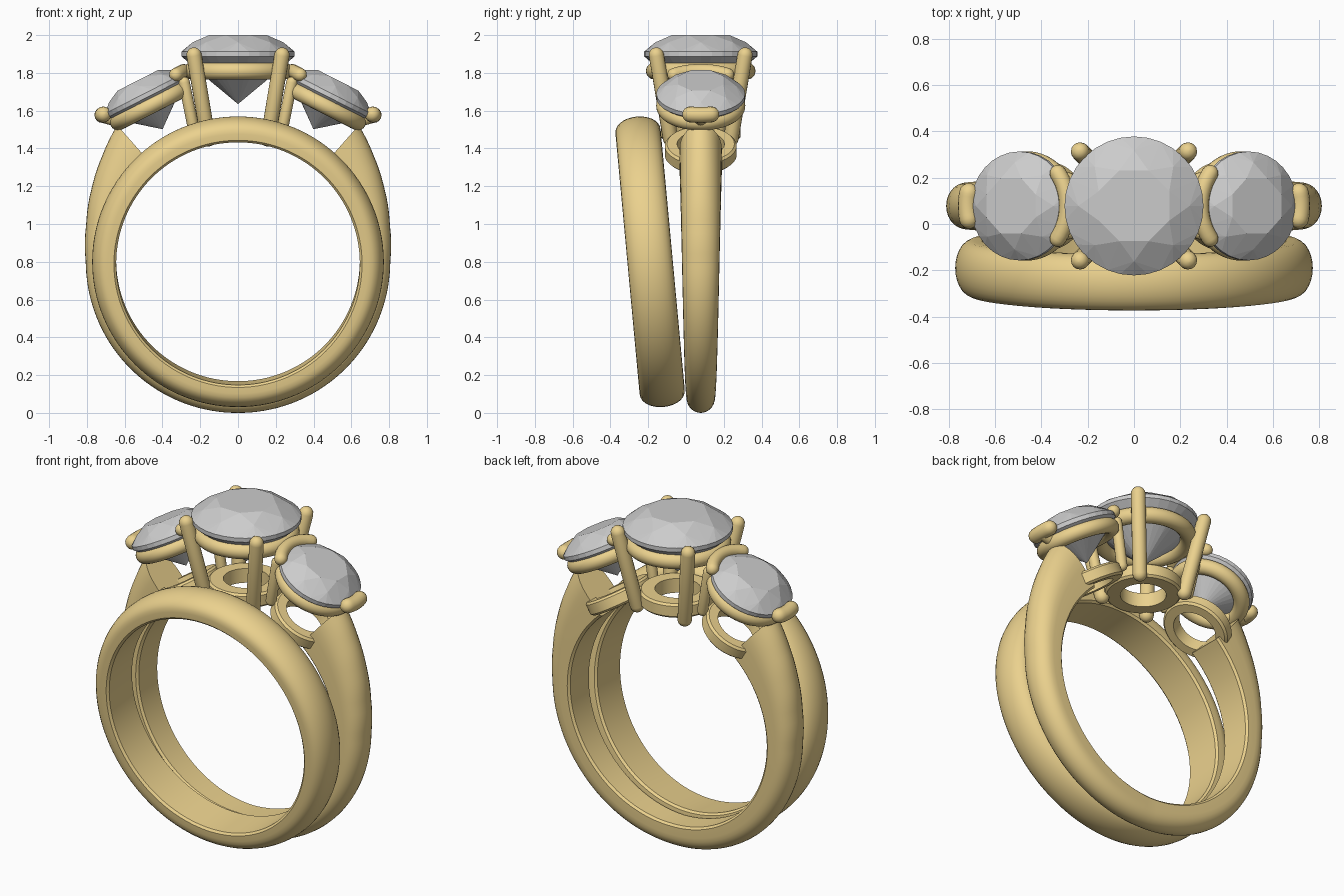
import bpy, bmesh
from math import sin, cos, pi, radians, sqrt
from mathutils import Vector, Matrix

if "Cube" in bpy.data.objects:
    bpy.data.objects.remove(bpy.data.objects["Cube"])

CY = 0.078                                   # centre plane of the stone-set ring
gold = bpy.data.materials.new("gold")
gold.diffuse_color = (0.83, 0.64, 0.27, 1)
gold.use_nodes = True
gold.node_tree.nodes["Principled BSDF"].inputs["Base Color"].default_value = gold.diffuse_color
ID = Matrix.Identity(4)
MIRROR = Matrix.Scale(-1, 4, Vector((1, 0, 0)))


def finish(name, bm, mat=None, angle=None):
    bmesh.ops.recalc_face_normals(bm, faces=bm.faces[:])
    me = bpy.data.meshes.new(name)
    bm.to_mesh(me)
    bm.free()
    if mat:
        me.materials.append(mat)
    if angle:
        me.polygons.foreach_set("use_smooth", [True] * len(me.polygons))
        me.set_sharp_from_angle(angle=radians(angle))
    ob = bpy.data.objects.new(name, me)
    bpy.context.collection.objects.link(ob)
    return ob


def loft(name, sections, closed=False, M=ID):
    """Skin a list of equal-length closed sections; cap the ends if open."""
    bm = bmesh.new()
    rows = [[bm.verts.new(M @ Vector(p)) for p in s] for s in sections]
    n = len(rows[0])
    for i in range(len(rows) if closed else len(rows) - 1):
        a, b = rows[i], rows[(i + 1) % len(rows)]
        for j in range(n):
            k = (j + 1) % n
            bm.faces.new((a[j], a[k], b[k], b[j]))
    if not closed:
        bm.faces.new(rows[0])
        bm.faces.new(rows[-1])
    return finish(name, bm, gold, 40)


def lathe(name, profile, M, steps=64):
    """Revolve a closed (radius, height) profile round local z."""
    secs = [[(r * cos(2 * pi * i / steps), r * sin(2 * pi * i / steps), z) for r, z in profile]
            for i in range(steps)]
    return loft(name, secs, True, M)


def tube(name, path, rad, M=ID, sides=16):
    """Round-ended rod swept along a path."""
    pts = [Vector(p) for p in path]
    t0, t1 = (pts[1] - pts[0]).normalized(), (pts[-1] - pts[-2]).normalized()
    caps = [(cos(a), sin(a)) for a in (radians(d) for d in (4, 25, 45, 68))]
    line = [(pts[0] - t0 * rad * c, rad * s) for c, s in caps] + [(p, rad) for p in pts]
    line += [(pts[-1] + t1 * rad * c, rad * s) for c, s in reversed(caps)]
    u = t0.orthogonal().normalized()
    secs = []
    for i, (p, r) in enumerate(line):
        t = (line[min(i + 1, len(line) - 1)][0] - line[max(i - 1, 0)][0]).normalized()
        u = (u - t * u.dot(t)).normalized()
        v = t.cross(u)
        secs.append([p + (u * cos(2 * pi * k / sides) + v * sin(2 * pi * k / sides)) * r
                     for k in range(sides)])
    return loft(name, secs, False, M)


def brilliant(name, R, crown, pav, M):
    """Faceted round stone as the hull of its facet corners, girdle at local z = 0."""
    bm = bmesh.new()
    for n, r, z, off in ((8, 0.55, crown, 0), (8, 0.80, crown * 0.62, 0.5), (32, 1, 0.012, 0),
                         (32, 1, -0.012, 0), (8, 0.5, -pav * 0.53, 0.5), (1, 0, -pav, 0)):
        for i in range(n):
            a = 2 * pi * (i + off) / n + pi / 8
            bm.verts.new(M @ Vector((R * r * cos(a), R * r * sin(a), z)))
    bmesh.ops.convex_hull(bm, input=bm.verts[:])
    bmesh.ops.dissolve_limit(bm, angle_limit=radians(1), verts=bm.verts[:], edges=bm.edges[:])
    return finish(name, bm)


def dome(w, r_in, r_side, r_out, n=14):
    """D-shaped section as (across, radius): flat inside, straight sides, domed outside."""
    h, c = w / 2, 0.012
    out = [(-h + c, r_in), (-h, r_in + c)]
    for i in range(n + 1):
        a = pi - pi * i / n
        out.append((h * cos(a), r_side + (r_out - r_side) * sin(a) ** 0.9 if 0 < i < n else r_side))
    return out + [(h, r_in + c), (h - c, r_in)]


def circle(R, r, n=20):
    return [(R + r * cos(2 * pi * i / n), r * sin(2 * pi * i / n)) for i in range(n)]


def flat_ring(Ro, Ri, h, c=0.012):
    h /= 2
    return [(Ri, -h), (Ro - c, -h), (Ro, -h + c), (Ro, h - c), (Ro - c, h), (Ri, h)]


# Plain wedding band, leaning towards the front at the top
tilt = Matrix.Translation((0, -0.19, 0.80)) @ Matrix.Rotation(radians(5.3), 4, 'X')
band = dome(0.24, 0.645, 0.69, 0.772)
loft("plain_band", [[(r * cos(a), y, r * sin(a)) for y, r in band]
                    for a in (2 * pi * i / 128 for i in range(128))], True, tilt)

# Open shank whose shoulders flare up to the side settings
keys = [(-90, 0.80), (0, 0.806), (14, 0.828), (27, 0.868), (38, 0.912), (48.5, 0.965)]
secs, N = [], 110
for i in range(N + 1):
    deg = -90 + (i / N * 2 - 1) * 138.5
    e = abs(deg + 90) - 90                    # elevation above the horizontal
    for (e0, r0), (e1, r1) in zip(keys, keys[1:]):
        if e <= e1:
            ro = r0 + (r1 - r0) * (e - e0) / (e1 - e0)
            break
    w = 0.15 + 0.075 * (e + 90) / 138.5
    a = radians(deg)
    secs.append([(r * cos(a), CY + y, 0.80 + r * sin(a))
                 for y, r in dome(w, 0.652, 0.652 + (ro - 0.652) * 0.42, ro)])
loft("shank", secs)

# Centre setting: stone, bezel ring, base ring and four prongs
brilliant("centre_stone", 0.30, 0.10, 0.265, Matrix.Translation((0, CY, 1.90)))
lathe("centre_bezel", circle(0.245, 0.045), Matrix.Translation((0, CY, 1.81)))
lathe("centre_base_ring", flat_ring(0.21, 0.125, 0.085), Matrix.Translation((0, CY, 1.49)))
for sx in (-1, 1):
    for sy in (-1, 1):
        tube("centre_prong", [(sx * 0.158, CY + sy * 0.16, 1.45),
                              (sx * 0.233, CY + sy * 0.235, 1.895)], 0.04)

# Side settings, built on the right and mirrored to the left
frame = Matrix.Translation((0.49, CY, 1.68)) @ Matrix.Rotation(radians(27), 4, 'Y')
base = Matrix.Translation((0.385, CY, 1.39)) @ Matrix.Rotation(radians(31), 4, 'Y')


def arc(r, z, mid, half, n=12):
    return [frame @ Vector((r * cos(radians(a)), r * sin(radians(a)), z))
            for a in (mid - half + 2 * half * i / n for i in range(n + 1))]


for side, M in (("right", ID), ("left", MIRROR)):
    brilliant(side + "_stone", 0.235, 0.09, 0.20, M @ frame)
    lathe(side + "_bezel", circle(0.192, 0.044), M @ frame @ Matrix.Translation((0, 0, -0.06)))
    lathe(side + "_base_ring", flat_ring(0.19, 0.125, 0.08), M @ base)
    # inner claw arches over the stone edge and stands on two legs
    tube(side + "_inner_claw", arc(0.24, 0.025, 180, 36), 0.036, M)
    for s in (-1, 1):
        tube(side + "_claw_leg", [(0.235, CY + s * 0.10, 1.50), (0.285, CY + s * 0.115, 1.75)], 0.03, M)
    # short outer claw resting on the shoulder
    tube(side + "_outer_claw", arc(0.25, 0.012, 0, 13, 8), 0.042, M)
    tube(side + "_outer_claw_root", [frame @ Vector((0.17, 0, -0.07)),
                                     frame @ Vector((0.245, 0, 0))], 0.035, M)
